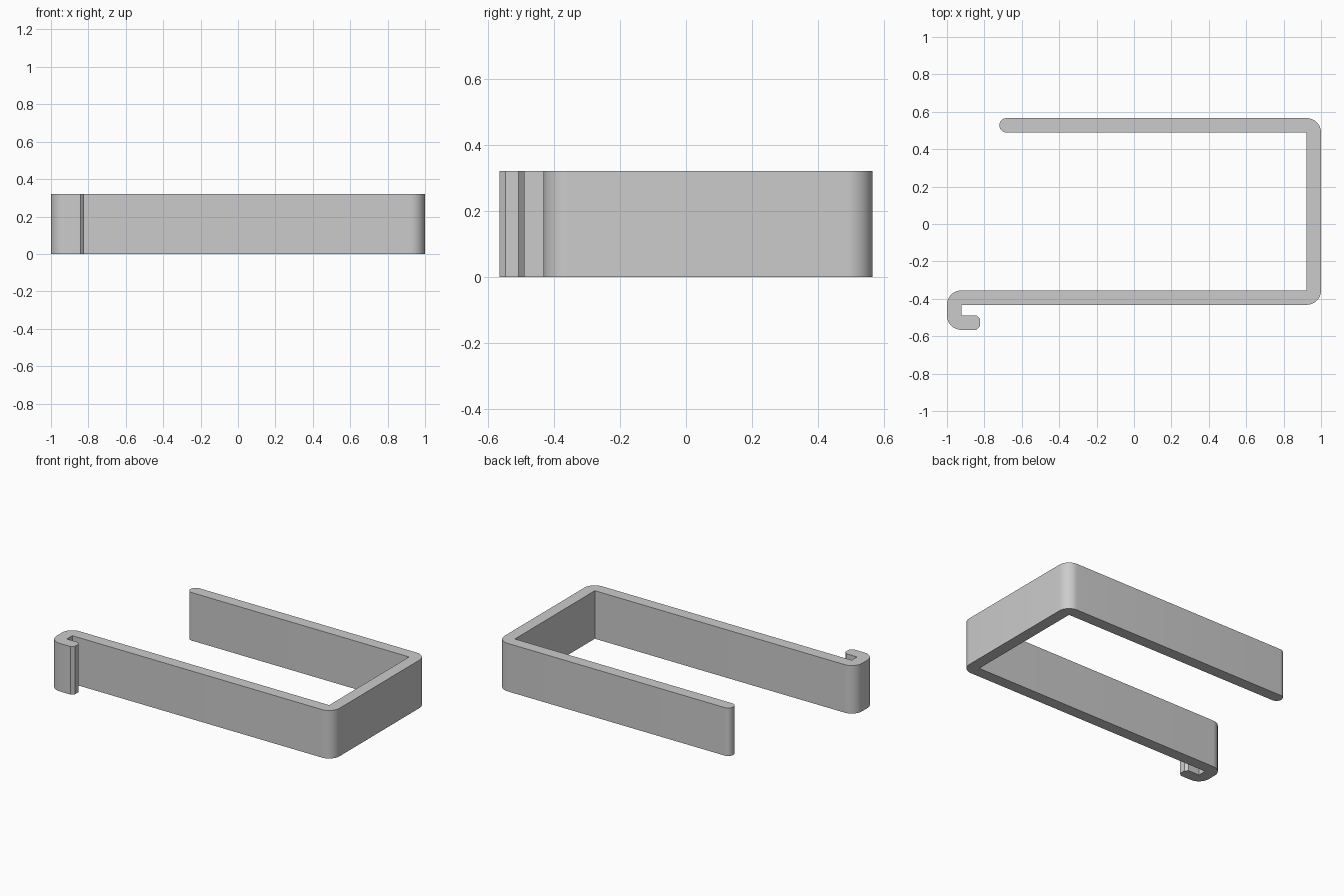
import bpy
import bmesh
from math import radians, cos, sin

cube = bpy.data.objects.get("Cube")
if cube:
    bpy.data.objects.remove(cube, do_unlink=True)

HEIGHT = 0.321
T = 0.077                      # strip thickness
BACK, FRONT, HOOK = 0.566, -0.432, -0.566   # outer y of back arm, front arm, hook lip
BACK_END, TIP = -0.72, -0.823  # free ends of the back arm and hook lip
CHAMFER = 0.019


def arc(cx, cy, r, start, end, steps=12):
    """Points along an arc, angles in degrees."""
    angles = [radians(start + (end - start) * i / steps) for i in range(steps + 1)]
    return [(cx + r * cos(a), cy + r * sin(a)) for a in angles]


# Bent strip outline: rounded outer bends, sharp inner bends
outline = [(TIP, HOOK + CHAMFER), (TIP - CHAMFER, HOOK)]
outline += arc(-1 + T, HOOK + T, T, 270, 180)               # hook bend
outline += arc(-1 + T, FRONT, T, 180, 90)                   # front arm bend
outline += [(1 - T, FRONT + T), (1 - T, BACK - T)]          # inner corners
outline += arc(BACK_END + T / 2, BACK - T / 2, T / 2, 270, 90, 20)  # round end
outline += arc(1 - T, BACK - T, T, 90, 0)                   # back outer bend
outline += arc(1 - T, FRONT + T, T, 0, -90)                 # front outer bend
outline += [(-1 + T, FRONT), (-1 + T, HOOK + T)]            # inside of hook
outline += [(TIP - CHAMFER, HOOK + T), (TIP, HOOK + T - CHAMFER)]

# Extrude the outline upward
bm = bmesh.new()
base = bm.faces.new([bm.verts.new((x, y, 0)) for x, y in outline])
top = bmesh.ops.extrude_face_region(bm, geom=[base], use_keep_orig=True)["geom"]
bmesh.ops.translate(bm, vec=(0, 0, HEIGHT),
                    verts=[v for v in top if isinstance(v, bmesh.types.BMVert)])
bmesh.ops.recalc_face_normals(bm, faces=bm.faces[:])
mesh = bpy.data.meshes.new("hooked_strip_bracket")
bm.to_mesh(mesh)
bm.free()

bracket = bpy.data.objects.new("hooked_strip_bracket", mesh)
bpy.context.collection.objects.link(bracket)

# Plain grey finish
color = (0.6, 0.6, 0.6, 1)
mat = bpy.data.materials.new("light_grey")
mat.use_nodes = True
mat.diffuse_color = color
mat.node_tree.nodes["Principled BSDF"].inputs["Base Color"].default_value = color
mesh.materials.append(mat)

# Smooth bends with crisp edges
bpy.ops.object.select_all(action="DESELECT")
bracket.select_set(True)
bpy.context.view_layer.objects.active = bracket
bpy.ops.object.shade_smooth_by_angle(angle=radians(30))
